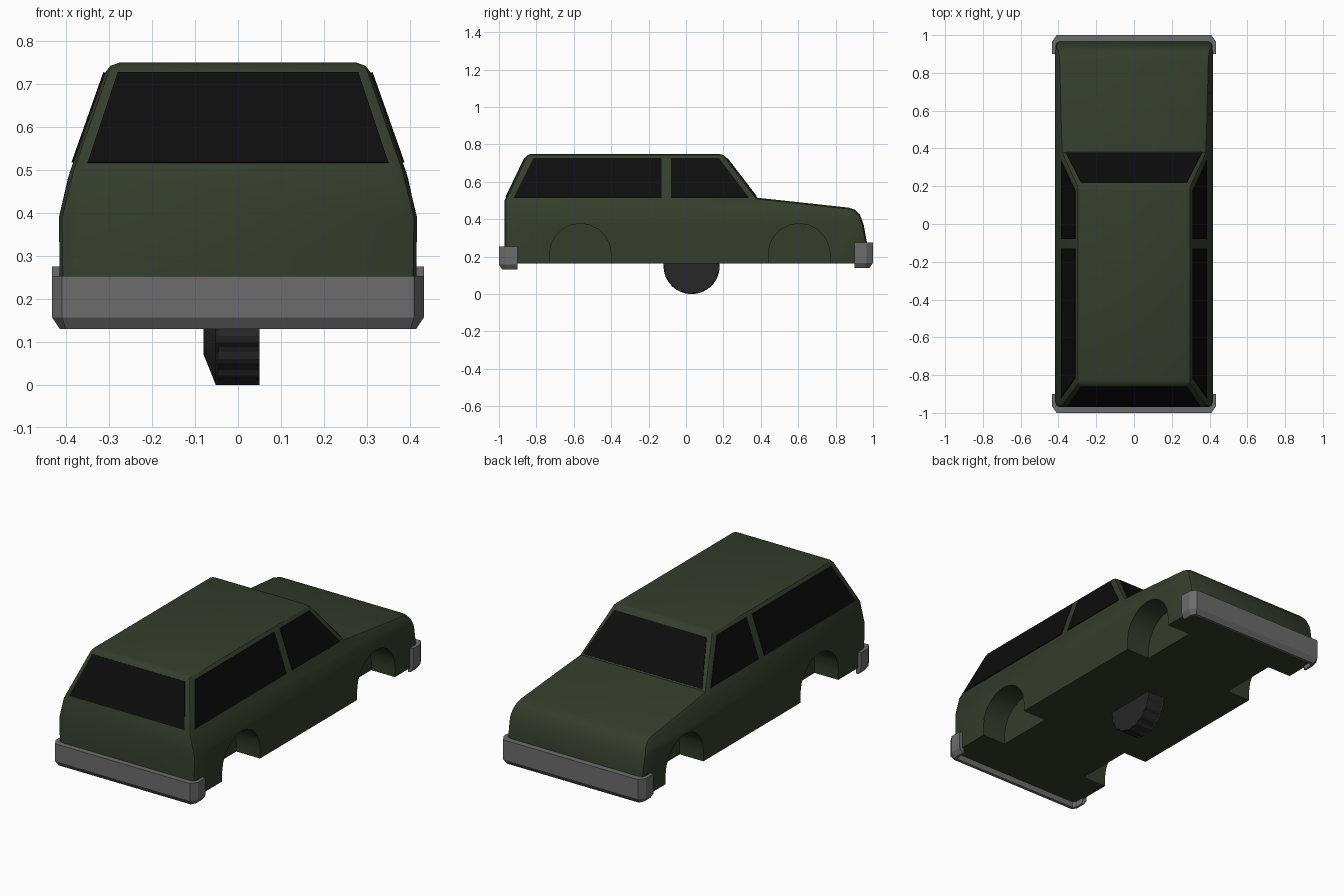
import bpy, bmesh, math

if "Cube" in bpy.data.objects:
    bpy.data.objects.remove(bpy.data.objects["Cube"])


def material(name, rgb):
    m = bpy.data.materials.new(name)
    m.diffuse_color = (*rgb, 1)
    m.use_nodes = True
    m.node_tree.nodes["Principled BSDF"].inputs["Base Color"].default_value = m.diffuse_color
    return m


GREEN = material("green_paint", (0.035, 0.047, 0.025))
GLASS = material("dark_glass", (0.004, 0.004, 0.004))
STEEL = material("bumper_grey", (0.15, 0.15, 0.15))
RUBBER = material("rubber", (0.02, 0.02, 0.02))


def finish(name, bm, mat=None):
    bmesh.ops.recalc_face_normals(bm, faces=bm.faces)
    me = bpy.data.meshes.new(name)
    bm.to_mesh(me)
    bm.free()
    ob = bpy.data.objects.new(name, me)
    bpy.context.collection.objects.link(ob)
    if mat:
        me.materials.append(mat)
    return ob


def loft(name, rings, mat=None):
    """Skin a list of equal-length closed rings and cap both ends."""
    bm = bmesh.new()
    vs = [[bm.verts.new(p) for p in r] for r in rings]
    n = len(vs[0])
    for a, b in zip(vs, vs[1:]):
        for i in range(n):
            j = (i + 1) % n
            bm.faces.new((a[i], a[j], b[j], b[i]))
    bm.faces.new(vs[0])
    bm.faces.new(vs[-1])
    return finish(name, bm, mat)


def activate(ob):
    bpy.ops.object.select_all(action='DESELECT')
    ob.select_set(True)
    bpy.context.view_layer.objects.active = ob


def boolean(ob, cutter, op):
    cutter.hide_render = True
    activate(ob)
    m = ob.modifiers.new("cut", 'BOOLEAN')
    m.object, m.operation, m.solver = cutter, op, 'EXACT'
    bpy.ops.object.modifier_apply(modifier=m.name)
    bpy.data.objects.remove(cutter)


# Body: side profile crossed with front profile
side = [(-.97, .163), (-.97, .50), (-.85, .75), (.20, .75), (.38, .515), (.87, .462),
        (.905, .45), (.93, .425), (.95, .37), (.97, .26), (.965, .163)]
half = [(.413, .10), (.417, .39), (.39, .50), (.298, .76)]
section = half + [(-x, z) for x, z in reversed(half)]
body = loft("body", [[(x, y, z) for y, z in side] for x in (-.6, .6)], GREEN)
boolean(body, loft("section_cutter", [[(x, y, z) for x, z in section] for y in (-1.3, 1.3)]),
        'INTERSECT')

# Round the convex corners above the sill
bm = bmesh.new()
bm.from_mesh(body.data)
bmesh.ops.remove_doubles(bm, verts=bm.verts, dist=1e-4)
edges = [e for e in bm.edges if e.is_manifold
         and e.calc_face_angle_signed(0) > math.radians(32)
         and max(v.co.z for v in e.verts) > .17]
bmesh.ops.bevel(bm, geom=edges, offset=.025, segments=2, profile=.5,
                affect='EDGES', clamp_overlap=False)
bm.to_mesh(body.data)
bm.free()

# Wheel arches
R = .165
for yc in (-.565, .605):
    arch = [(yc + R, .05)] + [(yc + R * math.cos(math.pi * k / 10), .212 + R * math.sin(math.pi * k / 10))
                              for k in range(11)] + [(yc - R, .05)]
    for s in (-1, 1):
        boolean(body, loft("arch_cutter", [[(s * x, y, z) for y, z in arch] for x in (.27, .6)]),
                'DIFFERENCE')
activate(body)
bpy.ops.object.shade_smooth_by_angle(angle=math.radians(30))


# Windows: thin panes lying on the body planes
def pane(name, pts):
    bm = bmesh.new()
    bm.faces.new([bm.verts.new(p) for p in pts])
    ob = finish(name, bm, GLASS)
    m = ob.modifiers.new("thickness", 'SOLIDIFY')
    m.thickness, m.offset = .008, 0


Z0, Z1 = .517, .727


def side_x(z):
    return .39 - (z - .50) * .092 / .26


pane("rear_window", [(-.35, -.962, Z0), (.35, -.962, Z0), (.28, -.861, Z1), (-.28, -.861, Z1)])
pane("windscreen", [(-.36, .375, .521), (.36, .375, .521), (.28, .22, .724), (-.28, .22, .724)])
for s, tag in ((-1, "left"), (1, "right")):
    for part, quad in (("rear_side", (-.92, -.13, -.13, -.815)), ("front_side", (-.08, .335, .175, -.08))):
        pane(f"{part}_window_{tag}",
             [(s * side_x(z), y, z) for y, z in zip(quad, (Z0, Z0, Z1, Z1))])


# Wrap-around bumpers with a chamfered lower edge
def bumper(name, s, bottom, top):
    def ring(z, d):
        h = [(.433 - d, .90), (.433 - d, .965 - d / 2), (.41 - d / 2, 1 - d)]
        i = [(.403, .90), (.403, .95), (.39, .965)]
        outer = h + [(-x, y) for x, y in reversed(h)]
        inner = [(-x, y) for x, y in i] + [(x, y) for x, y in reversed(i)]
        return [(x, s * y, z) for x, y in outer + inner]
    loft(name, [ring(bottom, .018), ring(bottom + .027, 0), ring(top, 0)], STEEL)


bumper("rear_bumper", -1, .13, .253)
bumper("front_bumper", 1, .14, .275)


# Single ribbed wheel under the floor
def wheel_ring(x, r, depth):
    return [(x, .03 + q * math.cos(a), .15 + q * math.sin(a))
            for k in range(64)
            for a in [2 * math.pi * (k + .5) / 64]
            for q in [r - depth * (k % 4 < 2 and 1 or 0)]]


loft("wheel", [wheel_ring(-.08, .03, 0), wheel_ring(-.08, .08, 0), wheel_ring(-.052, .15, 0),
               wheel_ring(-.045, .15, .006), wheel_ring(.05, .15, .006), wheel_ring(.05, .08, 0)],
     RUBBER)
